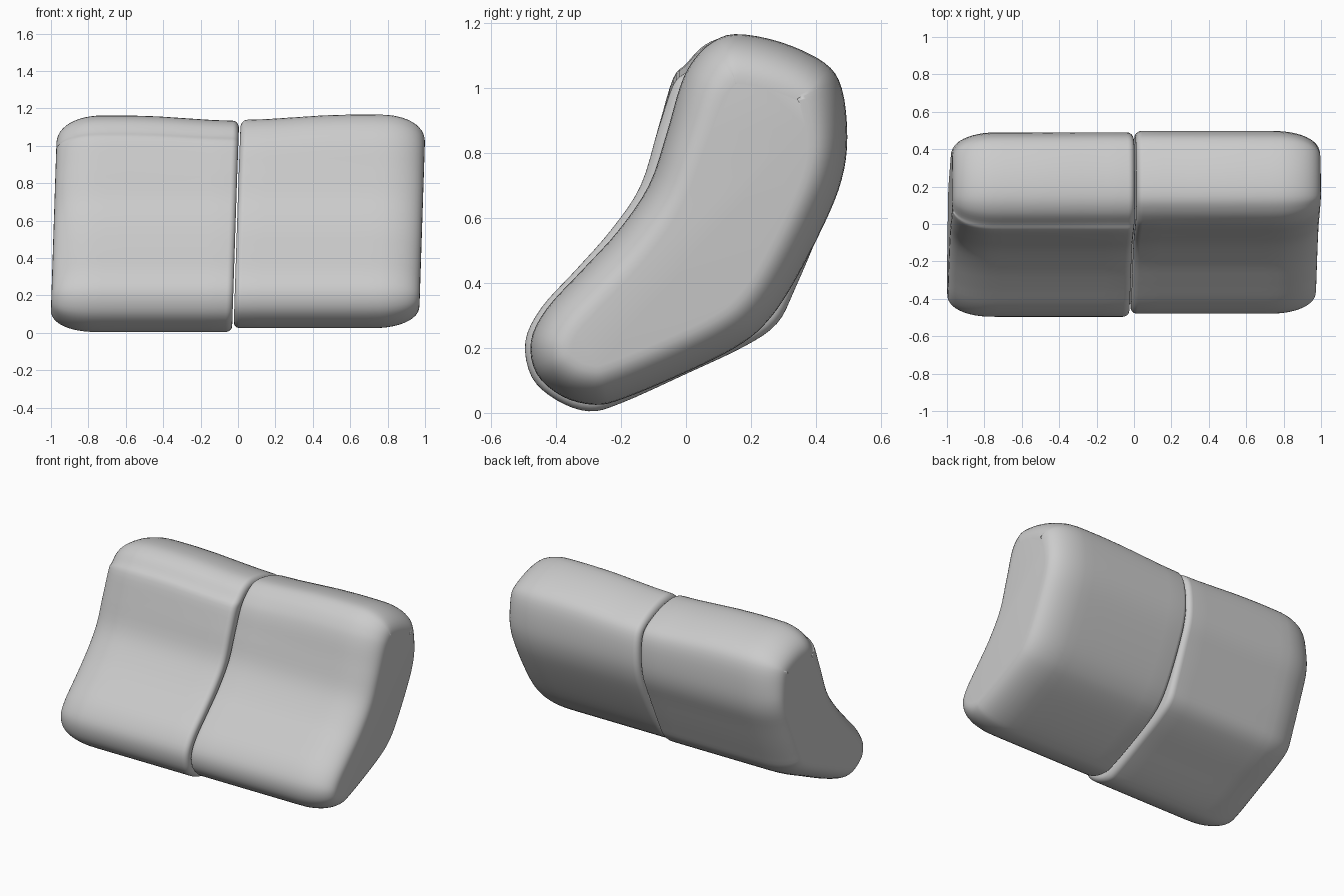
import bpy, bmesh, math
from mathutils import Vector

if "Cube" in bpy.data.objects:
    bpy.data.objects.remove(bpy.data.objects["Cube"])

# Side profile (y, z), counter-clockwise seen from the right
LEFT = [(-.30, .005), (-.20, .03), (0, .12), (.18, .205), (.28, .275), (.335, .38),
        (.42, .58), (.475, .72), (.49, .85), (.475, 1.0), (.42, 1.08), (.29, 1.14),
        (.15, 1.162), (.06, 1.135), (0, 1.075), (-.04, 1.03), (-.085, .88),
        (-.14, .70), (-.23, .565), (-.34, .44), (-.445, .325), (-.495, .22),
        (-.475, .11), (-.40, .04)]
RIGHT = [(-.28, .025), (-.19, .045), (0, .125), (.15, .20), (.24, .27), (.32, .38),
         (.425, .58), (.48, .72), (.497, .85), (.48, 1.0), (.425, 1.08), (.29, 1.143),
         (.15, 1.167), (.07, 1.135), (.015, 1.075), (-.02, 1.0), (-.06, .86),
         (-.115, .70), (-.21, .56), (-.32, .44), (-.43, .32), (-.478, .22),
         (-.46, .12), (-.38, .05)]


def smooth_loop(pts, steps=4):
    """Closed Catmull-Rom curve through the profile points."""
    out, n = [], len(pts)
    for i in range(n):
        a, b, c, d = (Vector(pts[(i + k) % n]) for k in (-1, 0, 1, 2))
        for s in range(steps):
            t = s / steps
            out.append(.5 * (2 * b + (c - a) * t + (2 * a - 5 * b + 4 * c - d) * t * t
                             + (3 * b - a - 3 * c + d) * t ** 3))
    return out


def inset(loop, d):
    n, out = len(loop), []
    for i, p in enumerate(loop):
        t = (loop[(i + 3) % n] - loop[i - 3]).normalized()
        k = d * (1 + .25 * max(0, p.y - .8) / .35)
        out.append(p + Vector((-t.y, t.x)) * k)
    return out


def cushion(name, profile, side, width):
    loop = smooth_loop(profile)
    # stations: distance from the seam and inset of the profile there
    stations = []
    for i in range(7):
        a = i / 6 * math.pi / 2
        stations.append((.035 * (1 - math.cos(a)) + .004, .032 * (1 - math.sin(a))))
    stations += [(width * f, 0) for f in (.15, .3, .45, .6, .72)]
    for i in range(1, 13):
        a = i / 12 * math.pi / 2
        stations.append((width * (.75 + .25 * math.sin(a) ** .95), .12 * (1 - math.cos(a) ** .9)))
    bm = bmesh.new()
    rings = []
    for u, d in stations:
        sag = .028 * (.5 + .5 * math.cos(math.pi * min(1, u / .6)))
        ring = []
        for p in inset(loop, d):
            top = min(1, max(0, (p.y - .85) / .25))
            shear = -.025 + .033 * (p.y - .1)
            ring.append(bm.verts.new((side * u + shear, p.x, p.y - sag * top)))
        rings.append(ring)
    n = len(loop)
    for r, s in zip(rings, rings[1:]):
        for i in range(n):
            j = (i + 1) % n
            bm.faces.new((r[i], r[j], s[j], s[i]))
    bm.faces.new(rings[0])
    bm.faces.new(rings[-1])
    bmesh.ops.recalc_face_normals(bm, faces=bm.faces)
    mesh = bpy.data.meshes.new(name)
    bm.to_mesh(mesh)
    bm.free()
    ob = bpy.data.objects.new(name, mesh)
    bpy.context.collection.objects.link(ob)
    for f in mesh.polygons:
        f.use_smooth = True
    return ob


# Two cushions side by side, meeting at a narrow slanted seam
cushion("left_cushion", LEFT, -1, .976)
cushion("right_cushion", RIGHT, 1, .994)
